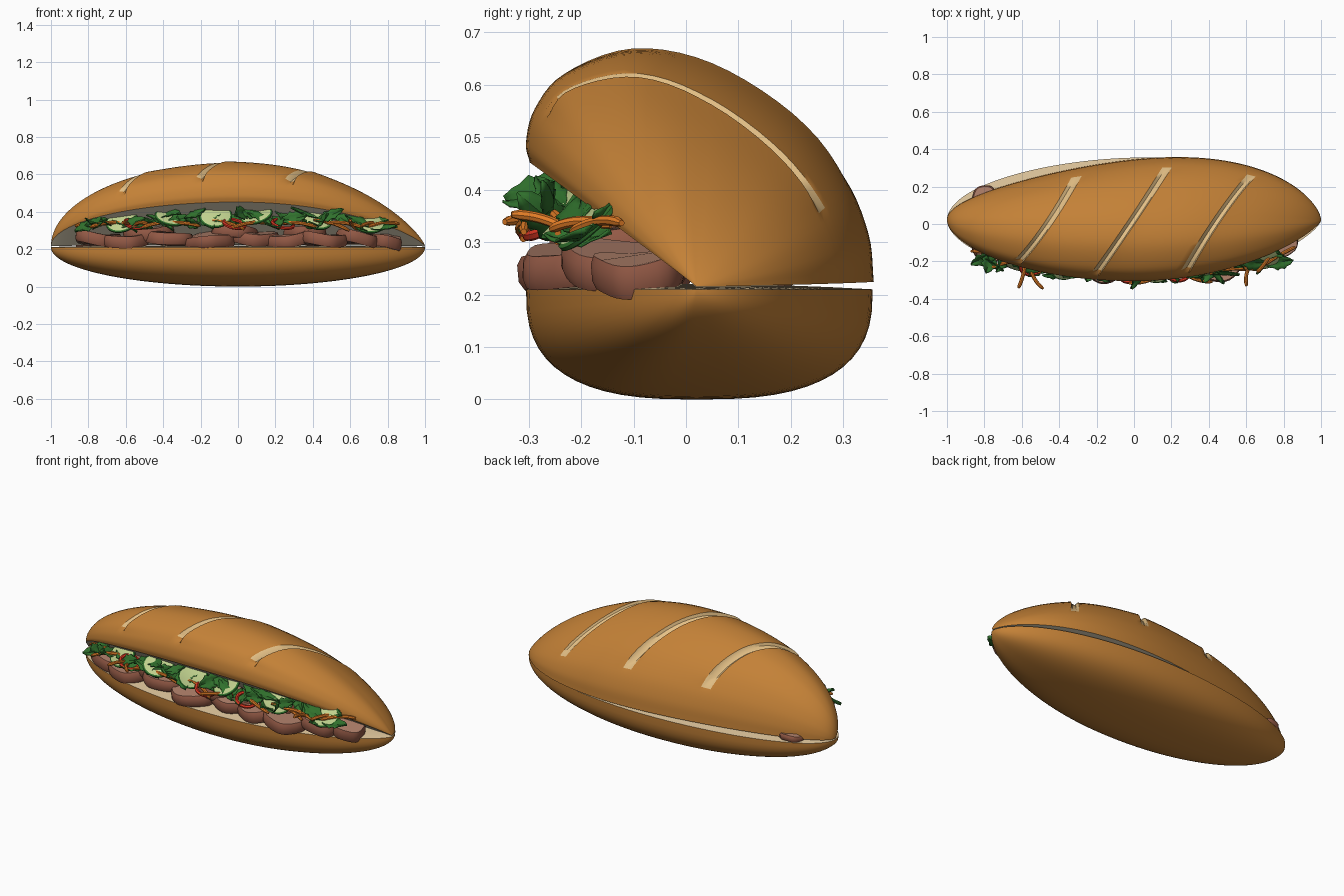
import bpy, bmesh, math, random
from mathutils import Vector, Matrix, Euler

if "Cube" in bpy.data.objects:
    bpy.data.objects.remove(bpy.data.objects["Cube"])

random.seed(4)


def material(name, rgb):
    m = bpy.data.materials.new(name)
    m.diffuse_color = (*rgb, 1)
    m.use_nodes = True
    m.node_tree.nodes["Principled BSDF"].inputs["Base Color"].default_value = m.diffuse_color
    return m


CRUST = material("golden crust", (0.55, 0.22, 0.038))
CRUMB = material("cream crumb", (0.80, 0.61, 0.36))
SCORE = material("tan score", (0.78, 0.53, 0.24))
PALE = material("pale crumb", (0.86, 0.77, 0.57))
MEAT = material("pink meat", (0.46, 0.23, 0.155))
RIND = material("brown meat edge", (0.29, 0.10, 0.06))
FLESH = material("cucumber flesh", (0.53, 0.64, 0.27))
GREEN = material("leaf green", (0.03, 0.165, 0.026))
RED = material("chili red", (0.66, 0.035, 0.015))
ORANGE = material("carrot orange", (0.78, 0.21, 0.02))


def loft(name, rings, mats, rule=None, closed=True, caps=None):
    """Skin a list of equal-length rings; rule(i, j) gives the material index."""
    bm = bmesh.new()
    vs = [[bm.verts.new(p) for p in r] for r in rings]
    n = len(rings[0])
    for i in range(len(rings) - 1):
        for j in range(n if closed else n - 1):
            k = (j + 1) % n
            f = bm.faces.new((vs[i][j], vs[i][k], vs[i + 1][k], vs[i + 1][j]))
            f.material_index = rule(i, j) if rule else 0
    if caps is not None:
        for r in (vs[0], vs[-1]):
            bm.faces.new(r).material_index = caps
    bmesh.ops.remove_doubles(bm, verts=bm.verts, dist=1e-5)
    bmesh.ops.recalc_face_normals(bm, faces=bm.faces)
    me = bpy.data.meshes.new(name)
    bm.to_mesh(me)
    bm.free()
    ob = bpy.data.objects.new(name, me)
    for m in mats:
        me.materials.append(m)
    bpy.context.collection.objects.link(ob)
    return ob


def spline(pts, per):
    """Catmull-Rom through 2D points."""
    P = [Vector(p) for p in pts]
    P = [2 * P[0] - P[1]] + P + [2 * P[-1] - P[-2]]
    out = []
    for i in range(1, len(P) - 2):
        a, b, c, d = P[i - 1:i + 3]
        for s in range(per):
            t = s / per
            out.append(0.5 * (2 * b + (c - a) * t + (2 * a - 5 * b + 4 * c - d) * t * t
                              + (3 * b - a - 3 * c + d) * t ** 3))
    return out + [P[-2]]


def taper(x, left, right):
    return max(0.0, 1 - x * x) ** (0.5 * (left if x < 0 else right))


def sign_pow(v, p):
    return math.copysign(abs(v) ** p, v)


AXIS_Y, CUT_Z = 0.02, 0.21

# Bottom bun: squarish half-round sections with a slightly crowned cream top
rings, ARC, TOP = [], 28, 8
for i in range(61):
    x = math.sin(math.pi * (i / 60 - 0.5))
    f = 0.325 * taper(x, 1.1, 1.4)
    b = 0.335 * taper(x, 1, 1.12) * (1 + 0.08 * x)
    d = CUT_Z * taper(x, 1, 1)
    ring = []
    for j in range(ARC + 1):
        a = math.pi * j / ARC
        y = sign_pow(math.cos(a), 0.74) if 0 < j < ARC else math.cos(a)
        z = abs(math.sin(a)) ** 0.74 if 0 < j < ARC else 0
        ring.append((x, AXIS_Y + y * (b if y > 0 else f), CUT_Z - d * z))
    for j in range(1, TOP):
        y = -1 + 2 * j / TOP
        rise = 0.010 * (1 - y * y) * taper(x, 1, 1)
        ring.append((x, AXIS_Y + y * (b if y > 0 else f), CUT_Z + rise))
    rings.append(ring)
loft("bottom_bun", rings, [CRUST, CRUMB], lambda i, j: int(j >= ARC))

# Top bun: tilted dome, skewed columns so the score cuts follow the mesh
dome = spline([(-0.318, 0.237), (-0.325, 0.275), (-0.308, 0.34), (-0.25, 0.405), (-0.12, 0.448),
               (0.03, 0.42), (0.18, 0.33), (0.28, 0.213), (0.325, 0.105), (0.335, 0.010)], 5)
ND = len(dome)
under = [Vector((0.335 * (1 - k / 4), 0.010)) for k in range(1, 4)]
under += [Vector((-0.318 * k / 5, 0.007 + 0.230 * k / 5)) for k in range(5)]
CUTS = (-0.46, -0.02, 0.43)
PROFILE = ((-0.025, 0), (-0.005, 0.055), (0.018, 0.03), (0.024, -0.02))
cols = [(math.sin(math.pi * (i / 90 - 0.5)), None) for i in range(91)]
cols = [c for c in cols if min(abs(c[0] - s) for s in CUTS) > 0.032]
cols = sorted(cols + [(s + o, d) for s in CUTS for o, d in PROFILE], key=lambda c: c[0])


def place(x, p):
    w = taper(x, 1.15, 1.55) if p.x < 0 else taper(x, 0.95, 1.25) * (0.97 + 0.32 * x)
    return AXIS_Y + p.x * w, 0.215 + p.y * taper(x, 1.0, 1.52)


rings = []
for u, depth in cols:
    if depth is None:
        before = [u - s - 0.024 for s in CUTS if u > s]
        depth = -0.02 * math.exp(-before[-1] / 0.08) if before else 0
    fade = min(1, max(0, (1 - abs(u)) / 0.4))
    fade = fade * fade * (3 - 2 * fade)
    ring = []
    for j, p in enumerate(list(dome) + under):
        t = j / (ND - 1)
        if 0.24 < t < 0.78:
            k = 1 - depth * min(1, 3 * math.sin(math.pi * (t - 0.24) / 0.54))
            p = Vector((p.x * k, 0.1 + (p.y - 0.1) * k))
        x = u + 0.68 * place(u, p)[0] * fade if abs(u) < 0.9999 else u
        x = max(-1, min(1, x))
        ring.append((x, *place(x, p)))
    rings.append(ring)


def top_rule(i, j):
    if j >= ND - 1:
        return 2
    mid = (cols[i][0] + cols[i + 1][0]) / 2
    in_cut = any(-0.025 < mid - s < 0.025 for s in CUTS)
    return int(in_cut and 0.27 < j / (ND - 1) < 0.76)


loft("top_bun", rings, [CRUST, SCORE, PALE], top_rule)


def disc(name, loc, rot, rx, ry, h, mats, wobble=0.0, rim=0.9, n=28):
    """Round slice with face material 0 and rim material 1."""
    ph = random.uniform(0, 6.28)
    M = Matrix.Translation(loc) @ Euler([math.radians(r) for r in rot]).to_matrix().to_4x4()
    rs = []
    for r, z in ((rim, h), (1, h * 0.5), (1, -h * 0.5), (rim, -h)):
        ring = []
        for k in range(n):
            a = 2 * math.pi * k / n
            q = r * (1 + wobble * (math.sin(2 * a + ph) + 0.6 * math.sin(5 * a + 2 * ph)))
            bend = wobble * 0.16 * math.sin(a * 2 + ph)
            ring.append(M @ Vector((rx * q * math.cos(a), ry * q * math.sin(a), z + bend)))
        rs.append(ring)
    return loft(name, rs, mats, lambda i, j: 1, caps=0)


# Thick meat slices: x, overhang past the bun edge, height, sideways tilt, radius
for x, over, z, tilt, r in ((-0.75, 0.02, 0.255, 6, 0.11), (-0.60, 0.02, 0.242, -4, 0.11),
                            (-0.38, -0.02, 0.255, 7, 0.13), (-0.15, 0.01, 0.245, -6, 0.13),
                            (0.08, -0.03, 0.262, 5, 0.12), (0.27, 0.0, 0.25, -7, 0.12),
                            (0.46, 0.06, 0.25, 4, 0.11), (0.64, 0.03, 0.258, 8, 0.11),
                            (0.79, 0.03, 0.242, 8, 0.085), (-0.48, -0.05, 0.29, -5, 0.12),
                            (-0.02, -0.05, 0.29, 6, 0.12), (0.36, -0.05, 0.292, -5, 0.11)):
    edge = AXIS_Y - 0.325 * taper(x, 1.1, 1.4)
    disc("meat_slice", (x, edge + r - over, z), (random.uniform(-3, 6), tilt, 0),
         r * 1.08, r, 0.032, [MEAT, RIND], 0.05, 0.93)
disc("back_meat_slice", (-0.80, 0.14, 0.226), (0, 0, 20), 0.07, 0.065, 0.018, [MEAT, RIND], 0.05)


def front_y(x):
    return -0.16 - 0.11 * (1 - (x / 0.9) ** 2)


# Cucumber slices leaning out of the opening
for x, tilt, yaw in ((-0.62, 50, -10), (-0.36, 35, 15), (-0.12, 55, 8), (0.10, 35, -15),
                     (0.42, 52, 12), (0.70, 45, 20)):
    disc("cucumber_slice", (x, front_y(x) + 0.02, 0.378 - 0.08 * x * x), (tilt, random.uniform(-12, 12), yaw),
         0.088, 0.075, 0.008, [FLESH, GREEN], 0.0, 0.9)


def tube(name, path, radii, mat, n=8):
    """Round tube along a path of vectors."""
    rs = []
    for i, p in enumerate(path):
        d = (path[min(i + 1, len(path) - 1)] - path[max(i - 1, 0)]).normalized()
        s = d.cross(Vector((0.1, 0.2, 1))).normalized()
        t = s.cross(d)
        rs.append([p + radii[i] * (s * math.cos(2 * math.pi * k / n) + t * math.sin(2 * math.pi * k / n))
                   for k in range(n)])
    return loft(name, rs, [mat], caps=0)


# Carrot shreds: gently bent strips, some sticking out in front
shreds = [(-0.60, -0.275, 255), (-0.52, -0.285, 300), (0.62, -0.265, 255), (0.70, -0.20, 235),
          (-0.78, -0.17, 165), (0.78, -0.17, 30)]
shreds += [(x, front_y(x) - 0.02, random.choice((0, 180)) + random.uniform(-25, 25))
           for x in (-0.70, -0.42, -0.30, -0.06, 0.06, 0.33, 0.50, 0.57)]
for x, y, deg in shreds:
    a = math.radians(deg)
    u, v = Vector((math.cos(a), math.sin(a), 0)), Vector((-math.sin(a), math.cos(a), 0))
    L = 0.07 if 200 < deg < 310 else 0.095
    bow, rise = random.uniform(-0.02, 0.02), random.uniform(-0.03, 0.03)
    path = [Vector((x, y, 0.328)) + u * L * s + v * bow * (1 - s * s) + Vector((0, 0, rise * s + 0.012 * (1 - s * s)))
            for s in [k / 5 - 1 for k in range(11)]]
    tube("carrot_shred", path, [0.006] + [0.010] * 9 + [0.006], ORANGE)

# Chili rings
for x in (-0.55, -0.02, 0.24):
    c, R = Vector((x, front_y(x) - 0.005, 0.335)), 0.042
    M = Euler((math.radians(30), 0.2, 0)).to_matrix()
    path = [c + M @ Vector((1.35 * R * math.cos(a), R * math.sin(a), 0))
            for a in [2 * math.pi * k / 20 for k in range(21)]]
    tube("chili_ring", path, [0.010] * 21, RED, 6)


def leaf(loc, rot, L, W):
    """Lobed, folded herb leaf."""
    M = Matrix.Translation(loc) @ Euler(rot).to_matrix().to_4x4()
    curl = random.uniform(-0.5, 0.5)
    rs = []
    for i, w in enumerate((0.1, 0.45, 0.6, 1.0, 0.75, 0.95, 0.6, 0.5, 0.05)):
        s = i / 8
        rs.append([M @ Vector((L * (s - 0.5), W * w * t, 0.3 * W * abs(t) + curl * L * (s - 0.5) ** 2))
                   for t in (-1, -0.5, 0, 0.5, 1)])
    ob = loft("herb_leaf", rs, [GREEN], closed=False)
    ob.modifiers.new("thickness", "SOLIDIFY").thickness = 0.005


# Herb leaves scattered along the opening
for i in range(34):
    x = -0.80 + 1.58 * i / 33
    leaf((x, front_y(x) + random.uniform(-0.02, 0.05), random.uniform(0.325, 0.395) - 0.05 * x * x),
         (random.uniform(0.3, 1.2), random.uniform(-0.6, 0.6), random.uniform(-1.1, 1.1)),
         random.uniform(0.11, 0.17), random.uniform(0.028, 0.048))
for x, y in ((-0.78, -0.21), (0.38, -0.26), (-0.25, -0.26)):
    leaf((x, y, 0.33), (0.4, 0.3, 1.4), 0.11, 0.05)

# Smooth rounded parts while keeping cut edges crisp
for ob in bpy.data.objects:
    ob.select_set(True)
    bpy.context.view_layer.objects.active = ob
bpy.ops.object.shade_smooth_by_angle(angle=math.radians(38))
